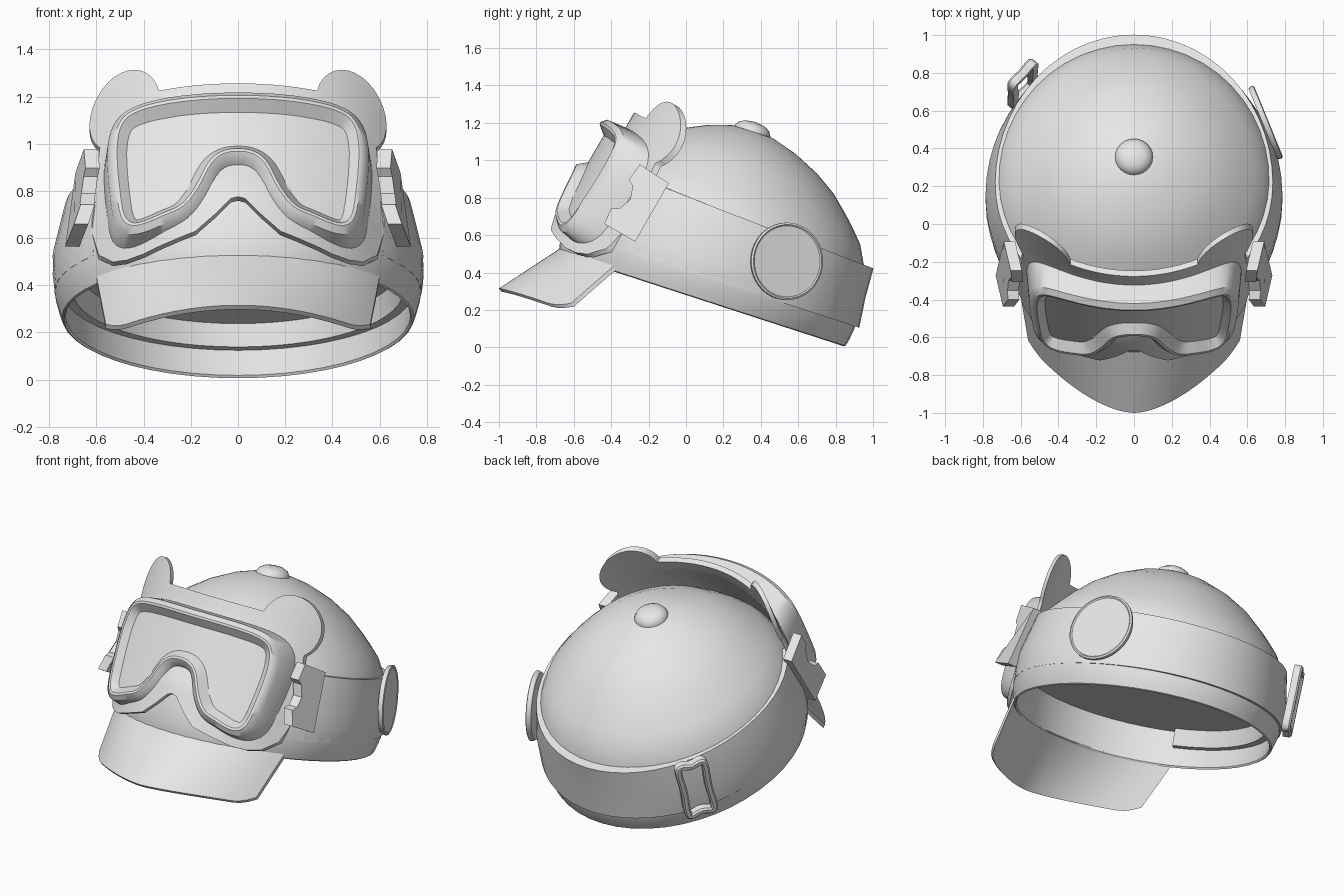
import bpy, bmesh, math
from mathutils import Vector

cube = bpy.data.objects.get("Cube")
if cube:
    bpy.data.objects.remove(cube)

grey = bpy.data.materials.new("plain_grey")
grey.use_nodes = True
grey.diffuse_color = (0.8, 0.8, 0.8, 1)
grey.node_tree.nodes["Principled BSDF"].inputs["Base Color"].default_value = (0.8, 0.8, 0.8, 1)


# Tilted frames: x, along the rim, above the rim / x, up the goggles, forward
def cap(x, u, w):
    return Vector((x, 0.064 + 0.951 * u + 0.309 * w, 0.259 - 0.309 * u + 0.951 * w))


def goggle(x, h, f):
    return Vector((x, -0.5 + 0.5 * h - 0.866 * f, 0.87 + 0.866 * h + 0.5 * f))


def finish(name, bm, angle=35, recalc=True):
    if recalc:
        bmesh.ops.recalc_face_normals(bm, faces=bm.faces)
    me = bpy.data.meshes.new(name)
    bm.to_mesh(me)
    bm.free()
    ob = bpy.data.objects.new(name, me)
    bpy.context.collection.objects.link(ob)
    me.materials.append(grey)
    bpy.ops.object.select_all(action='DESELECT')
    ob.select_set(True)
    bpy.context.view_layer.objects.active = ob
    bpy.ops.object.shade_smooth_by_angle(angle=math.radians(angle))
    return ob


def loft(name, rings, cyclic=True, loop=False, caps=False, angle=35, recalc=True):
    """Skin a list of equal-length point rings."""
    bm = bmesh.new()
    rows = [[bm.verts.new(p) for p in ring] for ring in rings]
    n = len(rows[0])
    pairs = list(zip(rows, rows[1:])) + ([(rows[-1], rows[0])] if loop else [])
    for a, b in pairs:
        for i in range(n if cyclic else n - 1):
            j = (i + 1) % n
            bm.faces.new((a[i], a[j], b[j], b[i]))
    if caps:
        bm.faces.new(rows[0])
        bm.faces.new(rows[-1])
    bmesh.ops.remove_doubles(bm, verts=bm.verts, dist=1e-5)
    return finish(name, bm, angle, recalc)


def sheet(name, outline, depth, thick=0):
    """Cut a flat outline into strips, thicken it and bend it over the goggle curve."""
    bm = bmesh.new()
    face = bm.faces.new([bm.verts.new((x, h, 0)) for x, h in outline])
    bmesh.ops.triangulate(bm, faces=[face])
    for axis in ((1, 0, 0), (0, 1, 0)):
        for i in range(-13, 14):
            geom = bm.verts[:] + bm.edges[:] + bm.faces[:]
            bmesh.ops.bisect_plane(bm, geom=geom, plane_co=Vector(axis) * i * 0.05, plane_no=axis)
    bmesh.ops.remove_doubles(bm, verts=bm.verts, dist=0.002)
    bmesh.ops.triangulate(bm, faces=bm.faces)
    if thick:
        back = bmesh.ops.extrude_face_region(bm, geom=bm.faces[:], use_keep_orig=True)["geom"]
        for v in back:
            if isinstance(v, bmesh.types.BMVert):
                v.co.z = -thick
    for v in bm.verts:
        v.co = goggle(v.co.x, v.co.y, depth(v.co.x, v.co.y) + v.co.z)
    return finish(name, bm, 40, thick > 0)


def mirrored(half):
    return half + [(-x, h) for x, h in reversed(half) if x > 1e-6]


def smooth_loop(pts, steps=4):
    """Closed Catmull-Rom curve through the points."""
    out = []
    for i in range(len(pts)):
        a, b, c, d = [Vector(pts[(i + k) % len(pts)]) for k in (-1, 0, 1, 2)]
        for k in range(steps):
            t = k / steps
            out.append(0.5 * (2 * b + (c - a) * t + (2 * a - 5 * b + 4 * c - d) * t * t
                              + (3 * b - a - 3 * c + d) * t ** 3))
    return out


def offset(loop, dist):
    """Push a counter-clockwise loop outward."""
    out = []
    for i, p in enumerate(loop):
        t = (loop[(i + 1) % len(loop)] - loop[i - 1]).normalized()
        out.append(p + Vector((t.y, -t.x)) * dist)
    return out


def oval(rx, back, front, w, n=48):
    pts = []
    for i in range(n):
        a = math.tau * i / n
        u = math.sin(a)
        pts.append(cap(rx * math.cos(a), u * (back if u > 0 else front), w))
    return pts


# Dome with rolled rim, inner wall and flat lining; the sides pinch in at the rim
profile = [(0, 0.22), (0.95, 0.22), (0.96, 0.01), (0.97, 0), (0.98, 0.005), (0.99, 0.04), (1, 0.1),
           (0.995, 0.2), (0.965, 0.35), (0.93, 0.45), (0.87, 0.545), (0.8, 0.61), (0.735, 0.665),
           (0.61, 0.76), (0.47, 0.835), (0.3, 0.9), (0.14, 0.94), (0, 0.95)]
loft("cap_dome", [oval((0.76 + 0.15 * min(w, 0.2)) * r, 0.845 * r, 0.8 * r, w) for r, w in profile])

# Top button
button = [(0.1, 0.92), (0.1, 0.945), (0.085, 0.97), (0.055, 0.987), (0, 0.995)]
loft("top_button", [[cap(r * math.cos(i * math.tau / 24), r * math.sin(i * math.tau / 24), w)
                     for i in range(24)] for r, w in button])

# Brim, ruled from the front rim to a pointed arc, with an upper and a lower skin
brim = []
for i in range(41):
    s = -1 + i / 20
    inner = cap(0.6 * s, -0.784 * math.sqrt(1 - (0.6 * s / 0.76) ** 2), 0.03)
    outer = Vector((0.555 * s, -1 + 0.35 * abs(s) ** 1.7, 0.315 - 0.11 * s * s))
    reach = 1 - 0.13 * max(0, (abs(s) - 0.85) / 0.15) ** 2
    upper = [inner.lerp(outer, reach * k / 6) for k in range(7)]
    inset = Vector((0, 0.015, -0.018))
    brim.append(upper + [p + inset for p in reversed(upper)])
loft("brim", brim, caps=True)

# Goggle strap around the back, flush at the sides and proud behind
strap = []
for i in range(41):
    a = math.radians(-38 + i * 256 / 40)
    u = math.sin(a)
    top = 0.49 - 0.045 * u
    sections = [(0.778, 0.868, 0.8, 0.12), (0.786, 0.85, 0.795, 0.28), (0.735, 0.842, 0.735, top),
                (0.64, 0.72, 0.64, top), (0.7, 0.76, 0.7, 0.12)]
    strap.append([cap(rx * math.cos(a), u * (back if u > 0 else front), w)
                  for rx, back, front, w in sections])
loft("goggle_strap", strap, caps=True)


# Goggle mask with round ears
def mask_depth(x, h):
    swell = 0.1 * min(1, max(0, (0.35 - h) / 0.45)) * max(0, 1 - (x / 0.6) ** 2)
    return swell - 0.85 + math.sqrt(0.85 ** 2 - x * x)


half = [(0, -0.167), (0.03, -0.175), (0.1, -0.25), (0.18, -0.32), (0.29, -0.345), (0.4, -0.364),
        (0.47, -0.36), (0.53, -0.335), (0.59, -0.26), (0.62, -0.13), (0.62, 0), (0.595, 0.18)]
for i in range(19):
    a = math.radians(-45 + i * 210 / 18)
    half.append((0.48 + 0.15 * math.cos(a), 0.4 + 0.19 * math.sin(a)))
half += [(0.2, 0.447), (0, 0.445)]
sheet("goggle_mask", mirrored(half), mask_depth, 0.035)


# Raised frame around the lens
def frame_depth(x, h):
    return 0.13 - 0.5 * x * x


crest = [(0, 0.046), (0.065, 0.035), (0.12, -0.013), (0.18, -0.135), (0.24, -0.21), (0.32, -0.24),
         (0.4, -0.262), (0.455, -0.255), (0.49, -0.2), (0.507, -0.075), (0.517, 0.05), (0.517, 0.156),
         (0.497, 0.243), (0.44, 0.288), (0.3, 0.304), (0, 0.304)]
loop = smooth_loop(mirrored(crest))
rings = []
for dist, drop in ((0.05, None), (0.036, 0.025), (0.008, 0), (-0.006, 0.002), (-0.05, 0.055)):
    rings.append([goggle(p.x, p.y, mask_depth(p.x, p.y) - 0.01 if drop is None
                         else frame_depth(p.x, p.y) - drop) for p in offset(loop, dist)])
loft("goggle_frame", rings)
lens = [(p.x, p.y) for p in offset(loop, -0.047)]
sheet("goggle_lens", lens, lambda x, h: frame_depth(x, h) - 0.05)

# Side clips with a notched front edge
clip = [(-0.35, -0.15), (-0.16, -0.15), (-0.15, -0.06), (-0.19, -0.035), (-0.215, 0.03), (-0.19, 0.1),
        (-0.155, 0.12), (-0.165, 0.22), (-0.35, 0.21)]
for side, name in ((1, "left_clip"), (-1, "right_clip")):
    layers = []
    for depth in (-0.04, 0.02):
        layers.append([goggle(side * (0.655 + depth - 0.12 * h - 0.2 * (f + 0.25)
                                      + 0.6 * (h - 0.03) ** 2), h, f) for f, h in clip])
    loft(name, layers, caps=True)

# Round badge on the left side
n = Vector((0.926, 0.378, 0))
t = Vector((-0.378, 0.926, 0))
badge = []
for r, d in ((0.2, -0.025), (0.207, -0.01), (0.207, 0.003), (0.197, 0.008), (0.19, 0.003)):
    badge.append([Vector((0.705, 0.54, 0.46)) + n * d + t * r * math.cos(k * math.tau / 40)
                  + Vector((0, 0, r * math.sin(k * math.tau / 40))) for k in range(40)])
loft("side_badge", badge, caps=True, angle=25)

# Strap buckle at the back right, a rounded open frame
corner = [(0.06, -0.205), (0.1, -0.165), (0.095, 0), (0.1, 0.165), (0.06, 0.205), (0, 0.19)]
shape = smooth_loop(mirrored([(0, -0.19)] + corner), 3)
nx, nu = Vector((-0.6 / 0.64, 0.63 / 0.757)).normalized()
rings = []
for dist, d in ((0.0, -0.02), (0.0, 0.02), (-0.01, 0.03), (-0.03, 0.03), (-0.04, 0.02), (-0.04, -0.02)):
    rings.append([cap(-0.588 + nx * d + nu * p.x, 0.612 + nu * d - nx * p.x, 0.3 + p.y)
                  for p in offset(shape, dist)])
loft("strap_buckle", rings, loop=True)
